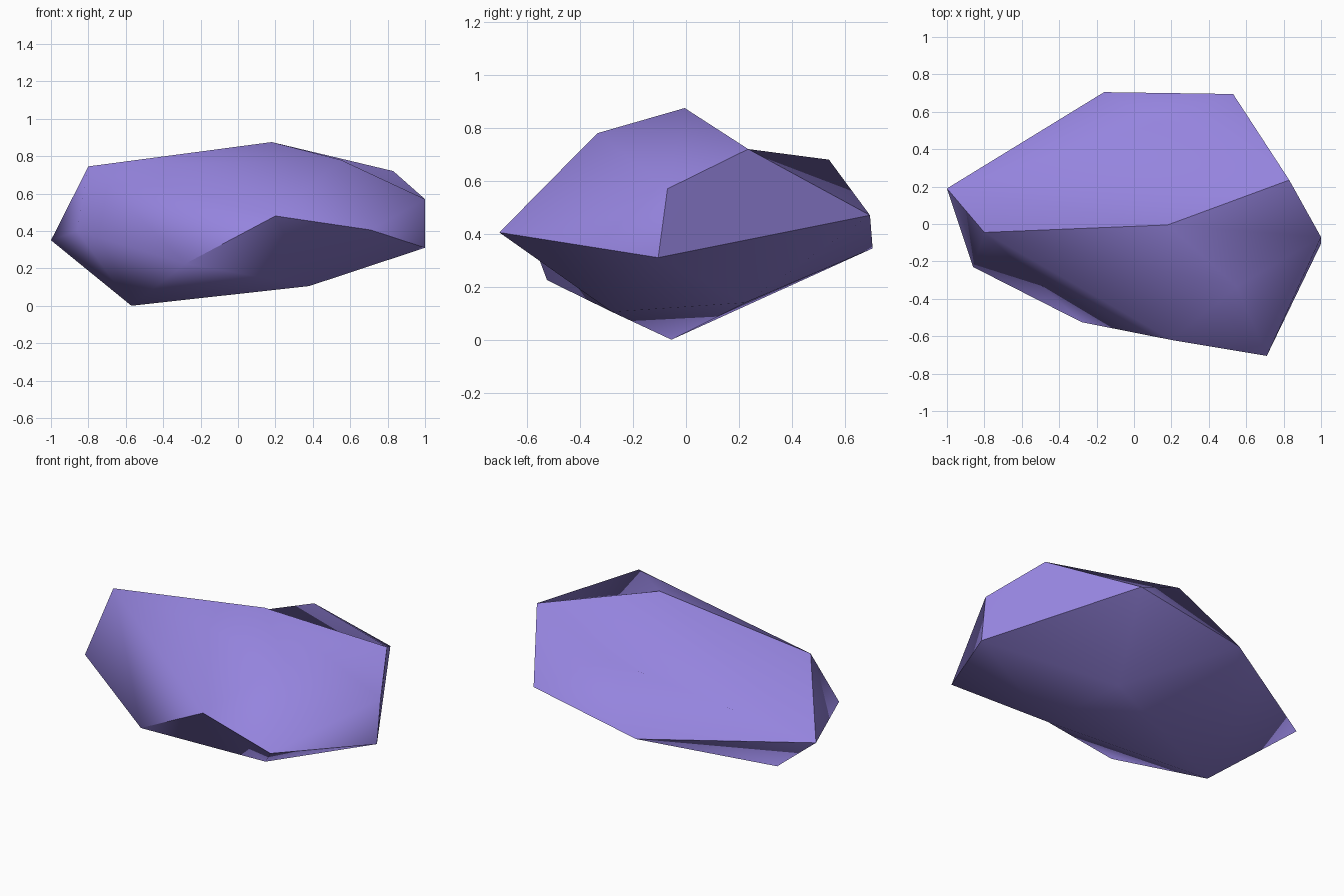
import bpy
import bmesh

# Remove the default cube
cube = bpy.data.objects.get("Cube")
if cube:
    bpy.data.objects.remove(cube, do_unlink=True)

# Corner points of the faceted boulder
corners = {
    "crest": (0.18, -0.005, 0.875),
    "crest_left": (0.83, 0.235, 0.72),
    "crest_right": (-0.8, -0.045, 0.745),
    "brow": (0.55, -0.335, 0.78),
    "left_upper": (1.0, -0.07, 0.57),
    "left_lower": (1.0, -0.105, 0.31),
    "nose": (0.71, -0.705, 0.405),
    "chin": (0.2, -0.62, 0.48),
    "front_low": (-0.28, -0.525, 0.225),
    "right_front": (-0.86, -0.23, 0.40),
    "right_tip": (-1.0, 0.19, 0.35),
    "back_right": (-0.16, 0.705, 0.345),
    "back_left": (0.53, 0.695, 0.47),
    "back_hump": (0.13, 0.54, 0.68),
    "foot": (-0.57, -0.055, 0.0),
    "under_left": (0.38, -0.28, 0.105),
    "belly": (0.30, 0.225, 0.14),
}

# Hollow areas that replace the convex shell: the notch under the chin,
# the dip between the crest and the back hump, the groove behind the brow
# and the shallow fold on the right front
hollows = [
    [("chin", "nose", "under_left"), ("chin", "under_left", "front_low")],
    [("crest", "crest_right", "right_tip"), ("crest", "right_tip", "crest_left"),
     ("crest_left", "right_tip", "back_hump"), ("crest_left", "back_hump", "back_left"),
     ("back_hump", "back_right", "back_left"), ("back_hump", "right_tip", "back_right")],
    [("crest", "brow", "left_upper"), ("crest", "left_upper", "crest_left")],
    [("crest_right", "right_front", "front_low"), ("crest_right", "front_low", "chin")],
]

# Chains of hard creases; every other edge is smooth
creases = [
    ["crest", "crest_left", "back_left", "back_right", "right_tip", "crest_right", "crest"],
    ["crest_left", "left_upper", "left_lower", "back_left"],
    ["left_lower", "nose", "chin", "front_low"],
]

# Convex shell through the corners
bm = bmesh.new()
verts = {name: bm.verts.new(co) for name, co in corners.items()}
bmesh.ops.convex_hull(bm, input=list(bm.verts))

# Swap in the hollow areas
for triangles in hollows:
    region = {verts[name] for tri in triangles for name in tri}
    covered = [f for f in bm.faces if region.issuperset(f.verts)]
    bmesh.ops.delete(bm, geom=covered, context='FACES_ONLY')
    for tri in triangles:
        bm.faces.new([verts[name] for name in tri])
loose = [e for e in bm.edges if not e.link_faces]
for edge in loose:
    bm.edges.remove(edge)

bmesh.ops.recalc_face_normals(bm, faces=list(bm.faces))
for face in bm.faces:
    face.smooth = True
for chain in creases:
    for start, end in zip(chain, chain[1:]):
        edge = bm.edges.get((verts[start], verts[end]))
        if edge:
            edge.smooth = False

mesh = bpy.data.meshes.new("boulder")
bm.to_mesh(mesh)
bm.free()

# Violet stone
stone = bpy.data.materials.new("violet_stone")
stone.use_nodes = True
colour = (0.30, 0.23, 0.73, 1.0)
stone.diffuse_color = colour
stone.node_tree.nodes["Principled BSDF"].inputs["Base Color"].default_value = colour
mesh.materials.append(stone)

boulder = bpy.data.objects.new("boulder", mesh)
bpy.context.collection.objects.link(boulder)
